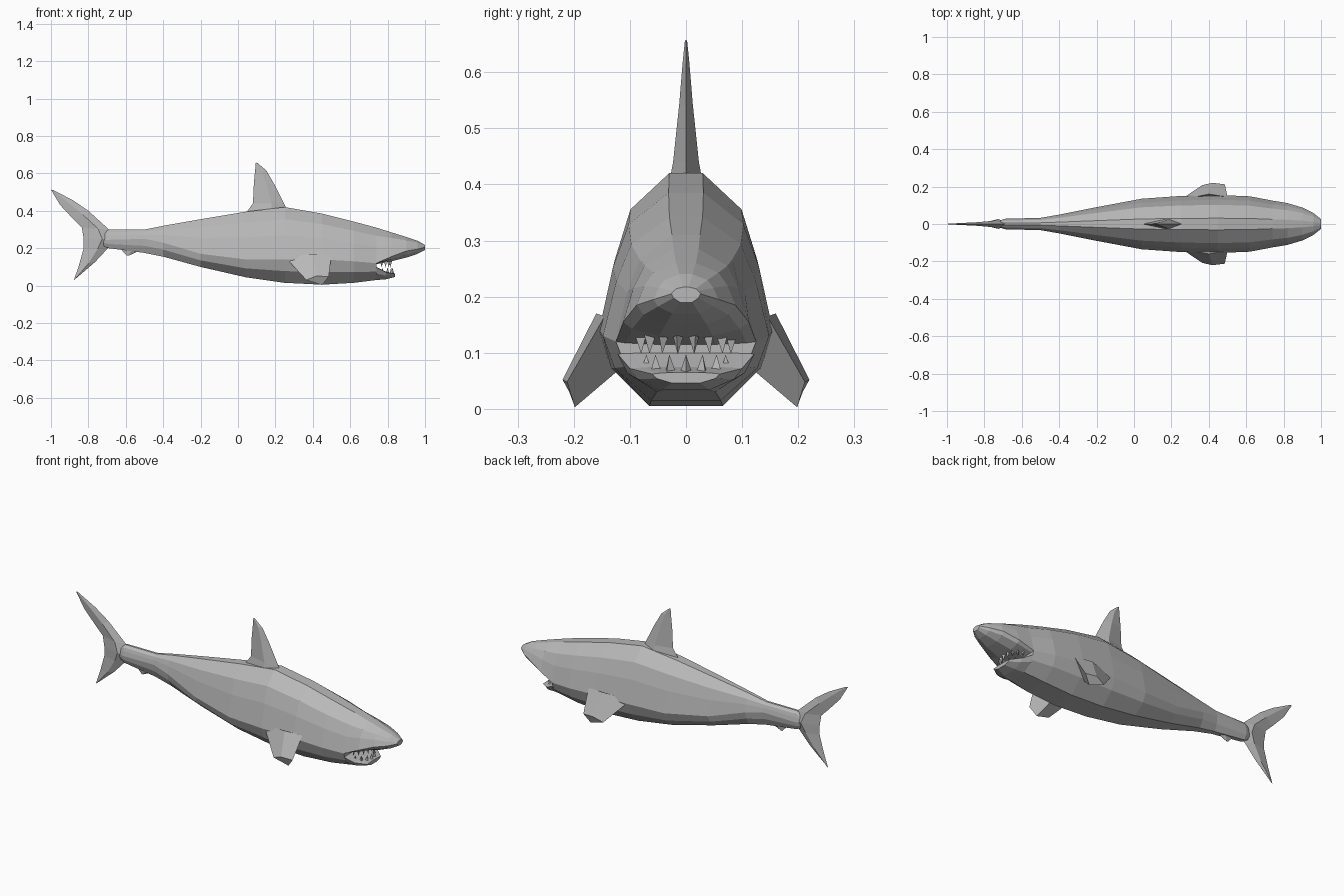
import bpy, bmesh, math
from mathutils import Vector

if "Cube" in bpy.data.objects:
    bpy.data.objects.remove(bpy.data.objects["Cube"], do_unlink=True)

skin = bpy.data.materials.new("shark grey")
skin.use_nodes = True
GREY = (0.48, 0.48, 0.48, 1)
skin.diffuse_color = GREY
skin.node_tree.nodes["Principled BSDF"].inputs["Base Color"].default_value = GREY


def finish(name, bm):
    bmesh.ops.recalc_face_normals(bm, faces=bm.faces)
    mesh = bpy.data.meshes.new(name)
    bm.to_mesh(mesh)
    bm.free()
    mesh.materials.append(skin)
    ob = bpy.data.objects.new(name, mesh)
    bpy.context.scene.collection.objects.link(ob)
    return ob


def loft(name, rings):
    """Skin a row of equal-sized rings and cap both ends."""
    bm = bmesh.new()
    rows = [[bm.verts.new(p) for p in ring] for ring in rings]
    n = len(rows[0])
    for a, b in zip(rows, rows[1:]):
        for i in range(n):
            j = (i + 1) % n
            bm.faces.new((a[i], a[j], b[j], b[i]))
    bm.faces.new(rows[0])
    bm.faces.new(rows[-1])
    return finish(name, bm)


def section(x, top, mid, bot, w):
    """Faceted body ring: narrow back, widest at mid, rounded belly."""
    up, down = top - mid, mid - bot
    half = [(0.2, top), (0.66, mid + 0.77 * up), (0.84, mid + 0.46 * up),
            (1, mid), (0.86, mid - 0.5 * down), (0.42, bot)]
    return ([(x, f * w, z) for f, z in half]
            + [(x, -f * w, z) for f, z in reversed(half)])


def blade(name, sections):
    """Upright fin from (trailing xz, leading xz, half thickness) sections."""
    rings = []
    for (tx, tz), (lx, lz), t in sections:
        mx, mz = tx + (lx - tx) * 0.6, tz + (lz - tz) * 0.6
        rings.append([(tx, 0, tz), (mx, t, mz), (lx, 0, lz), (mx, -t, mz)])
    return loft(name, rings)


# Body, upper head and lower jaw: x, top, widest height, bottom, half width
loft("body", [section(*s) for s in (
    (-0.74, 0.27, 0.245, 0.22, 0.012),
    (-0.69, 0.30, 0.245, 0.20, 0.028),
    (-0.50, 0.30, 0.25, 0.175, 0.033),
    (-0.40, 0.32, 0.23, 0.155, 0.05),
    (-0.20, 0.355, 0.17, 0.10, 0.09),
    (0.04, 0.395, 0.14, 0.045, 0.135),
    (0.25, 0.42, 0.14, 0.015, 0.15),
    (0.45, 0.385, 0.14, 0.005, 0.155),
    (0.62, 0.342, 0.13, 0.015, 0.148),
    (0.74, 0.31, 0.12, 0.03, 0.125))])
loft("upper_head", [section(*s) for s in (
    (0.74, 0.31, 0.12, 0.115, 0.125),
    (0.82, 0.285, 0.155, 0.13, 0.112),
    (0.90, 0.26, 0.185, 0.15, 0.088),
    (0.96, 0.24, 0.195, 0.17, 0.058),
    (1.0, 0.217, 0.205, 0.19, 0.026))])
loft("lower_jaw", [section(*s) for s in (
    (0.74, 0.10, 0.098, 0.03, 0.122),
    (0.79, 0.075, 0.072, 0.034, 0.10),
    (0.84, 0.065, 0.062, 0.046, 0.06))])

# Upright fins
blade("dorsal_fin", [
    ((0.03, 0.37), (0.28, 0.37), 0.036),
    ((0.08, 0.44), (0.245, 0.44), 0.023),
    ((0.085, 0.55), (0.195, 0.54), 0.012),
    ((0.092, 0.62), (0.152, 0.615), 0.006),
    ((0.095, 0.658), (0.105, 0.655), 0.002)])
blade("tail_fin", [
    ((-1.0, 0.513), (-0.985, 0.51), 0.002),
    ((-0.95, 0.43), (-0.88, 0.455), 0.006),
    ((-0.875, 0.35), (-0.80, 0.40), 0.01),
    ((-0.835, 0.31), (-0.69, 0.30), 0.018),
    ((-0.825, 0.25), (-0.66, 0.25), 0.026),
    ((-0.825, 0.20), (-0.70, 0.195), 0.016),
    ((-0.85, 0.11), (-0.765, 0.125), 0.008),
    ((-0.877, 0.03), (-0.868, 0.037), 0.002)])
blade("anal_fin", [
    ((-0.64, 0.21), (-0.50, 0.20), 0.014),
    ((-0.595, 0.16), (-0.58, 0.162), 0.003)])

# Side fins: trailing, outer, leading and inner corner from root to tip
for side, s in (("left", 1), ("right", -1)):
    root = [(0.25, 0.13, 0.155), (0.40, 0.16, 0.17),
            (0.50, 0.145, 0.165), (0.42, 0.125, 0.065)]
    tip = [(0.365, 0.208, 0.03), (0.42, 0.22, 0.052),
           (0.485, 0.212, 0.048), (0.45, 0.198, 0.003)]
    loft(side + "_pectoral_fin", [[(x, s * y, z) for x, y, z in r] for r in (root, tip)])


def teeth(name, count, base, height, reach, width):
    """Curved row of three-sided teeth."""
    bm = bmesh.new()
    for i in range(count):
        a = math.radians(-70 + 140 * i / (count - 1))
        c = Vector((0.745 + reach * math.cos(a), width * math.sin(a), base))
        ring = [bm.verts.new(c + Vector((0.011 * math.cos(a + k * math.tau / 3),
                                         0.013 * math.sin(a + k * math.tau / 3), 0)))
                for k in range(3)]
        peak = bm.verts.new(c + Vector((0, 0, height)))
        bm.faces.new(ring)
        for k in range(3):
            bm.faces.new((ring[k], ring[(k + 1) % 3], peak))
    finish(name, bm)


teeth("upper_teeth", 8, 0.135, -0.037, 0.07, 0.085)
teeth("lower_teeth", 7, 0.062, 0.035, 0.08, 0.075)
